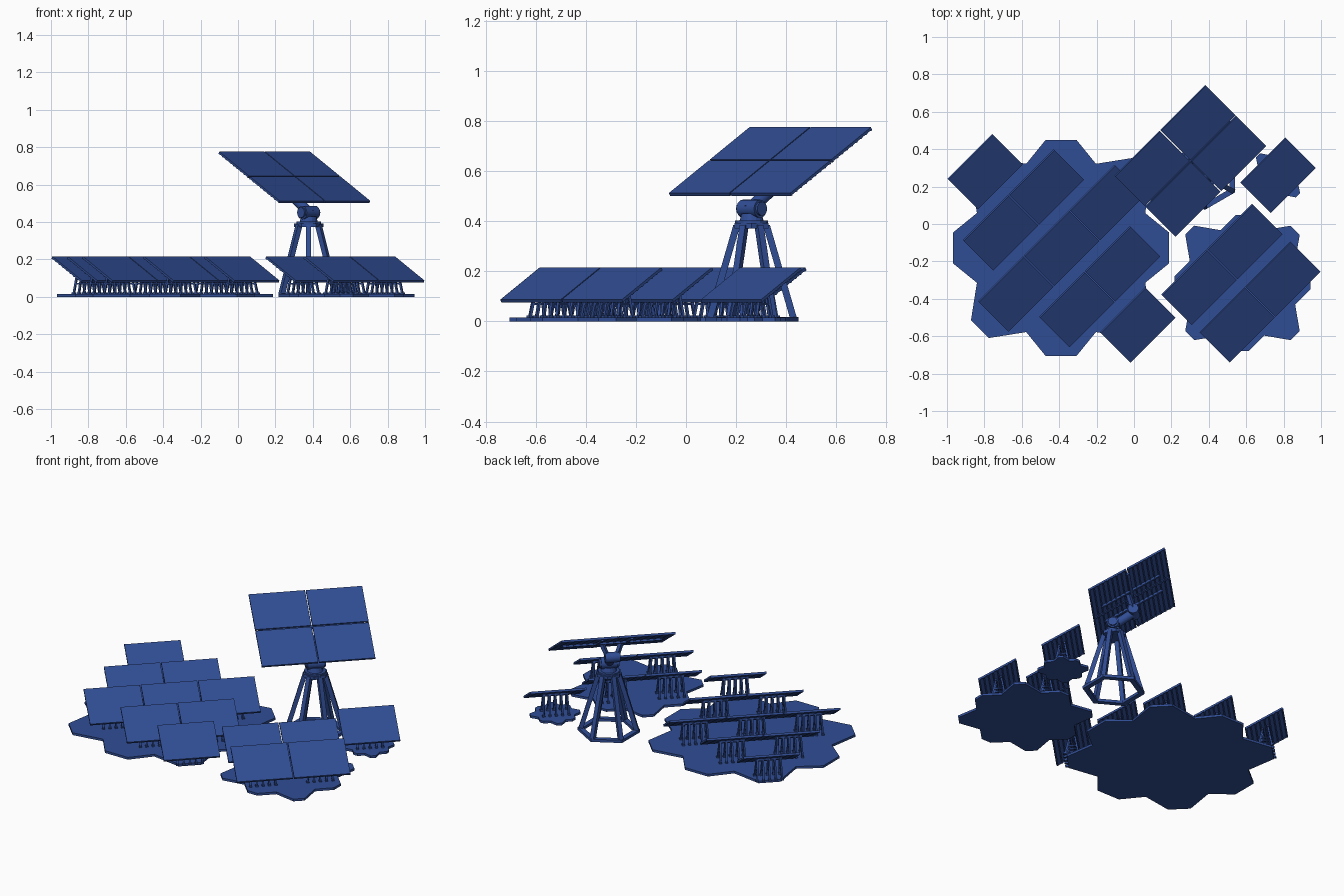
import bpy, bmesh
from math import pi, sin, cos, tan, radians
from mathutils import Matrix, Vector

if "Cube" in bpy.data.objects:
    bpy.data.objects.remove(bpy.data.objects["Cube"])

TILT = radians(30)
TURN = Matrix.Rotation(pi / 4, 4, 'Z')      # local x = along a row, local y = up-slope
PW, PL, PITCH = 0.34, 0.258, 0.346          # panel width, slope length, row spacing

blue = bpy.data.materials.new("panel_blue")
blue.diffuse_color = (0.03, 0.075, 0.3, 1)
blue.use_nodes = True
blue.node_tree.nodes["Principled BSDF"].inputs["Base Color"].default_value = blue.diffuse_color


def finish(bm, name, smooth=False):
    bmesh.ops.recalc_face_normals(bm, faces=bm.faces)
    me = bpy.data.meshes.new(name)
    bm.to_mesh(me)
    bm.free()
    me.materials.append(blue)
    ob = bpy.data.objects.new(name, me)
    bpy.context.collection.objects.link(ob)
    if smooth:
        bpy.ops.object.select_all(action='DESELECT')
        bpy.context.view_layer.objects.active = ob
        ob.select_set(True)
        bpy.ops.object.shade_smooth_by_angle(angle=radians(35))
    return ob


def box(bm, m, centre, size):
    mat = m @ Matrix.Translation(centre) @ Matrix.Diagonal((*size, 1))
    bmesh.ops.create_cube(bm, size=1, matrix=mat)


def bar(bm, m, a, b, r, sides=4, r2=None):
    """Prism or rod running from a to b."""
    a, b = Vector(a), Vector(b)
    d = b - a
    rot = d.to_track_quat('Z', 'Y').to_matrix().to_4x4()
    spin = Matrix.Rotation(pi / 4 if sides == 4 else 0, 4, 'Z')
    bmesh.ops.create_cone(bm, cap_ends=True, segments=sides, radius1=r, radius2=r if r2 is None else r2,
                          depth=d.length, matrix=m @ Matrix.Translation((a + b) / 2) @ rot @ spin)


def panel(bm, m):
    # thin sheet with a rim and ribs on its underside
    box(bm, m, (0, 0, 0.002), (PW, PL, 0.006))
    for s in (-1, 1):
        box(bm, m, (s * (PW / 2 - 0.004), 0, -0.002), (0.008, PL, 0.008))
    for i in range(9):
        y = (i / 8 - 0.5) * (PL - 0.008)
        box(bm, m, (0, y, -0.004), (PW, 0.008, 0.009))


def stand(bm, m):
    # row of splayed frames under one panel
    top = lambda y: 0.147 - 0.006 + y * tan(TILT)
    for i in range(5):
        u = (i - 2) * 0.034
        for s in (-1, 1):
            foot, head = s * 0.042, s * 0.016
            bar(bm, m, (u * 1.12, foot, 0.012), (u, head, top(head)), 0.0075)
            box(bm, m, (u * 1.12, foot, 0.018), (0.016, 0.02, 0.01))
        box(bm, m, (u * 1.05, 0, 0.07), (0.008, 0.055, 0.008))
    for y in (-0.016, 0.016):
        bar(bm, m, (-0.08, y, top(y) - 0.006), (0.08, y, top(y) - 0.006), 0.008)


def lobed_base(name, cx, cy, r_axis, r_diag, r_notch, a_axis, a_diag):
    # eight blunt lobes with a notch between each pair
    bm = bmesh.new()
    vs = []
    for k in range(8):
        r, a = (r_diag, a_diag) if k % 2 else (r_axis, a_axis)
        for rad, deg in ((r, -a), (r, a), (r_notch, 22.5)):
            t = radians(45 * k + deg)
            vs.append(bm.verts.new((cx + rad * cos(t), cy + rad * sin(t), 0)))
    f = bm.faces.new(vs)
    ext = bmesh.ops.extrude_face_region(bm, geom=[f])
    bmesh.ops.translate(bm, vec=(0, 0, 0.015),
                        verts=[v for v in ext["geom"] if isinstance(v, bmesh.types.BMVert)])
    finish(bm, name)


def array(name, rows):
    panels, stands = bmesh.new(), bmesh.new()
    for x, y, n in rows:
        for i in range(n):
            at = Matrix.Translation((x, y, 0)) @ TURN @ Matrix.Translation(((i - (n - 1) / 2) * PITCH, 0, 0))
            panel(panels, at @ Matrix.Translation((0, 0, 0.147)) @ Matrix.Rotation(TILT, 4, 'X'))
            stand(stands, at)
    finish(panels, name + "_panels")
    finish(stands, name + "_stands")


# fixed panel fields and their ground plates
array("large_field", [(-0.387 + 0.204 * k, -0.131 - 0.205 * k, 3 - abs(k)) for k in range(-2, 3)])
array("medium_field", [(0.471, -0.216, 2), (0.674, -0.418, 2)])
array("small_field", [(0.77, 0.26, 1)])
lobed_base("large_base", -0.39, -0.128, 0.583, 0.617, 0.487, 8.2, 6.3)
lobed_base("medium_base", 0.58, -0.315, 0.365, 0.40, 0.305, 5.5, 4.9)
lobed_base("small_base", 0.77, 0.26, 0.138, 0.152, 0.117, 6, 6)

# tower: six-sided open foot ring and leaning legs
T = Matrix.Translation((0.378, 0.262, 0))
corner = lambda r, k, z: (r * cos(pi / 2 + k * pi / 3), r * sin(pi / 2 + k * pi / 3), z)

bm = bmesh.new()
ring = [[bm.verts.new(T @ Vector(corner(r, k, z))) for k in range(6)]
        for r, z in ((0.187, 0), (0.187, 0.018), (0.152, 0.018), (0.152, 0))]
for j in range(4):
    a, b = ring[j], ring[(j + 1) % 4]
    for k in range(6):
        bm.faces.new((a[k], a[(k + 1) % 6], b[(k + 1) % 6], b[k]))
finish(bm, "tower_foot_ring")

bm = bmesh.new()
for k in range(6):
    bar(bm, T, corner(0.168, k, 0.01), corner(0.06, k, 0.382), 0.019)
finish(bm, "tower_legs")

# tower cap and turning collar
bm = bmesh.new()
hexa = T @ Matrix.Rotation(pi / 2, 4, 'Z')
bar(bm, hexa, (0, 0, 0.372), (0, 0, 0.392), 0.078, 6)
bar(bm, hexa, (0, 0, 0.392), (0, 0, 0.402), 0.066, 12)
bar(bm, hexa, (0, 0, 0.402), (0, 0, 0.43), 0.048, 16, 0.04)
finish(bm, "tower_cap")

# swivel head: hub, boom, hinge and forked arms
L = T @ TURN
bm = bmesh.new()
bar(bm, L, (-0.05, 0, 0.45), (0.05, 0, 0.45), 0.036, 20)
bar(bm, L, (0, -0.02, 0.44), (0, 0.12, 0.535), 0.027, 16)
bar(bm, L, (-0.045, 0.12, 0.54), (0.045, 0.12, 0.54), 0.032, 20)
for s in (-1, 1):
    bar(bm, L, (s * 0.025, 0.12, 0.54), (s * 0.06, 0.095, 0.625), 0.016)
    bar(bm, L, (s * 0.06, 0, 0.45), (s * 0.045, 0, 0.45), 0.028, 12)
finish(bm, "swivel_head", True)

# raised tracker made of four panels
bm = bmesh.new()
P = Matrix.Translation((0.302, 0.337, 0.64)) @ TURN @ Matrix.Rotation(TILT, 4, 'X')
for sx in (-1, 1):
    for sy in (-1, 1):
        panel(bm, P @ Matrix.Translation((sx * PITCH / 2, sy * 0.134, 0)))
    box(bm, P, (sx * 0.09, 0, -0.009), (0.016, 0.4, 0.012))
box(bm, P, (0, 0, -0.01), (0.6, 0.018, 0.014))
finish(bm, "tracker_panels")
